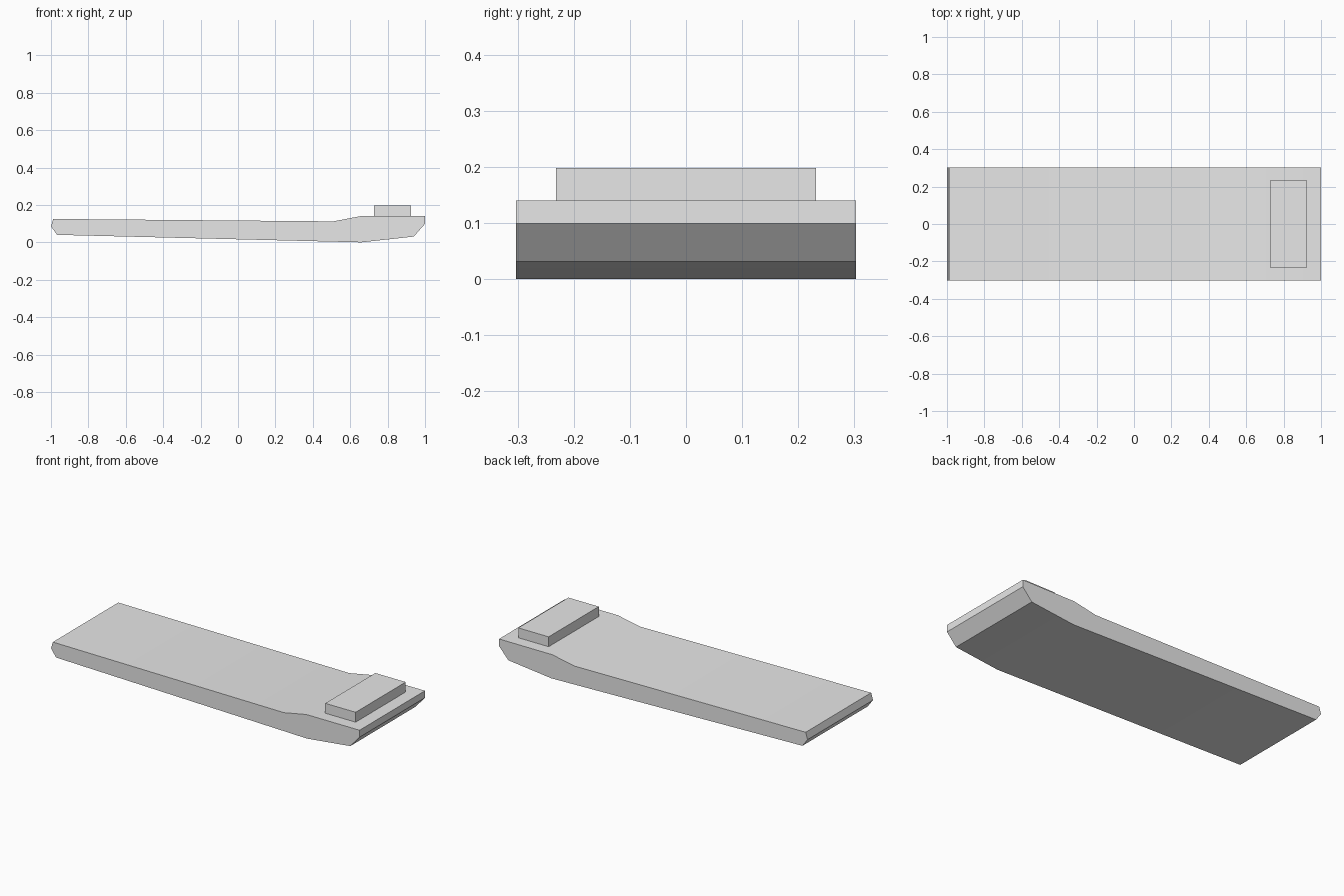
import bpy, bmesh
from math import radians

cube = bpy.data.objects.get("Cube")
if cube:
    bpy.data.objects.remove(cube, do_unlink=True)

# Single plain grey material
grey = bpy.data.materials.new("light grey")
grey.use_nodes = True
COLOUR = (0.8, 0.8, 0.8, 1)
grey.diffuse_color = COLOUR
grey.node_tree.nodes["Principled BSDF"].inputs["Base Color"].default_value = COLOUR


def extrude_profile(name, profile, half_width):
    """Extrude an x-z outline symmetrically along y."""
    bm = bmesh.new()
    face = bm.faces.new([bm.verts.new((x, -half_width, z)) for x, z in profile])
    out = bmesh.ops.extrude_face_region(bm, geom=[face])
    moved = [g for g in out["geom"] if isinstance(g, bmesh.types.BMVert)]
    bmesh.ops.translate(bm, verts=moved, vec=(0, 2 * half_width, 0))
    bmesh.ops.recalc_face_normals(bm, faces=bm.faces)
    mesh = bpy.data.meshes.new(name)
    bm.to_mesh(mesh)
    bm.free()
    mesh.materials.append(grey)
    obj = bpy.data.objects.new(name, mesh)
    bpy.context.collection.objects.link(obj)
    bpy.ops.object.select_all(action="DESELECT")
    obj.select_set(True)
    bpy.context.view_layer.objects.active = obj
    bpy.ops.object.shade_smooth_by_angle(angle=radians(20))
    return obj


# Long flat hull with a raised end and chamfered tips
extrude_profile("hull", [
    (-1, 0.085), (-0.967, 0.04), (0.66, 0), (0.94, 0.031), (1, 0.099),
    (1, 0.14), (0.655, 0.14), (0.51, 0.112), (-0.988, 0.125),
], 0.303)

# Low block on the raised end
extrude_profile("deck_block", [
    (0.728, 0.138), (0.925, 0.138), (0.925, 0.198), (0.728, 0.198),
], 0.232)
